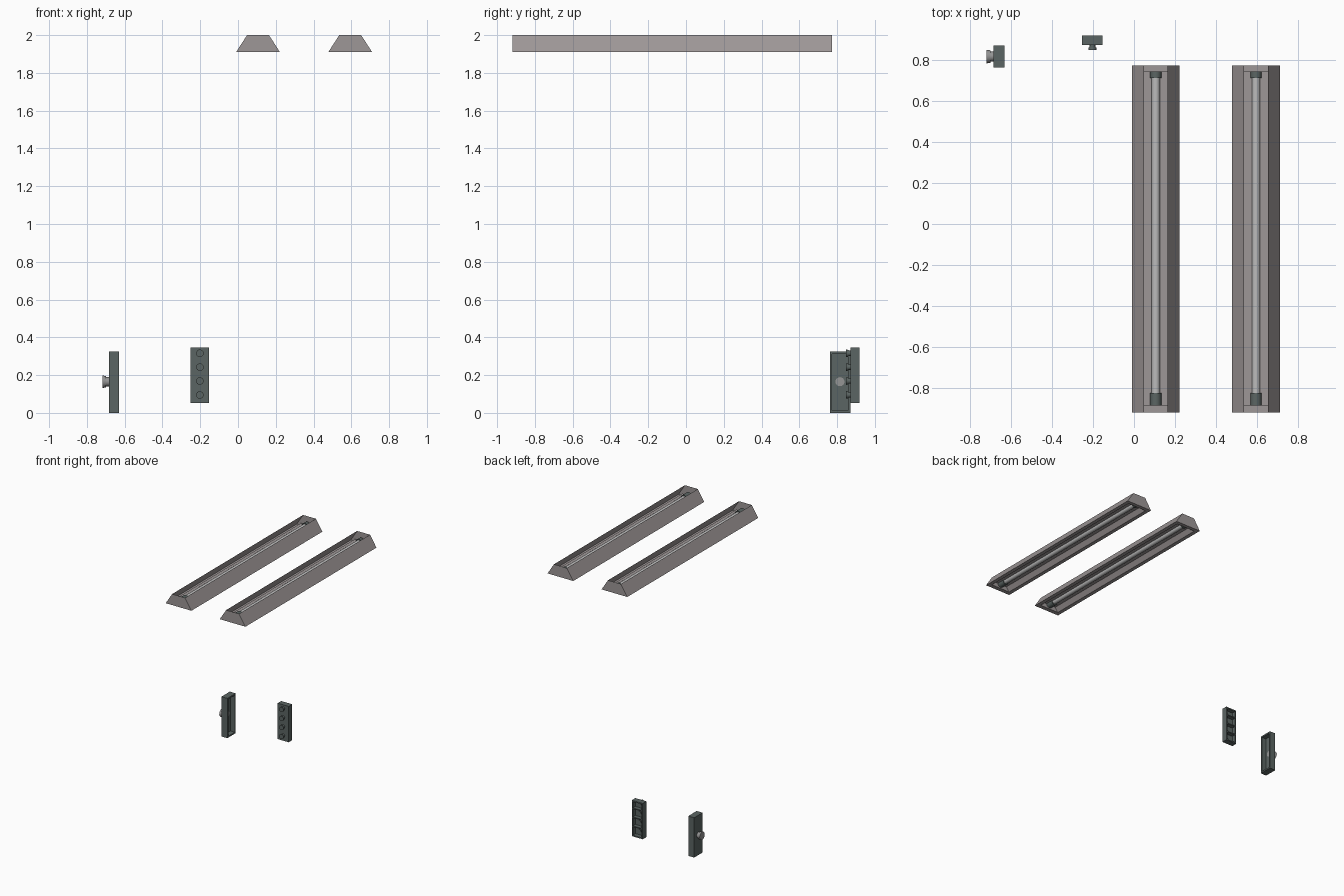
import bpy, bmesh, math
from mathutils import Matrix, Vector

if "Cube" in bpy.data.objects:
    bpy.data.objects.remove(bpy.data.objects["Cube"])


def material(name, rgb):
    m = bpy.data.materials.new(name)
    m.diffuse_color = (*rgb, 1)
    m.use_nodes = True
    m.node_tree.nodes["Principled BSDF"].inputs["Base Color"].default_value = m.diffuse_color
    return m


HOUSING = material("warm grey", (0.34, 0.31, 0.31))
TUBE = material("light grey", (0.50, 0.50, 0.50))
DARK = material("dark slate", (0.105, 0.13, 0.125))
KNOB = material("mid grey", (0.30, 0.30, 0.30))


def finish(name, bm, mat, smooth=False):
    me = bpy.data.meshes.new(name)
    bm.to_mesh(me)
    bm.free()
    ob = bpy.data.objects.new(name, me)
    bpy.context.collection.objects.link(ob)
    me.materials.append(mat)
    if smooth:
        bpy.context.view_layer.objects.active = ob
        ob.select_set(True)
        bpy.ops.object.shade_smooth_by_angle(angle=math.radians(40))
        ob.select_set(False)
    return ob


def loft_rects(name, rects, mat, axes=Matrix.Identity(3), close=True):
    """Skin through rectangles (u0, u1, v0, v1, w); the last one is filled."""
    bm = bmesh.new()
    rings = []
    for u0, u1, v0, v1, w in rects:
        pts = ((u0, v0, w), (u1, v0, w), (u1, v1, w), (u0, v1, w))
        rings.append([bm.verts.new(axes @ Vector(p)) for p in pts])
    for a, b in zip(rings, rings[1:]):
        for i in range(4):
            j = (i + 1) % 4
            bm.faces.new((a[i], b[i], b[j], a[j]))
    if close:
        bm.faces.new(rings[-1])
    return finish(name, bm, mat)


def cylinder(name, start, end, radius, mat, r2=None, sides=16):
    a, b = Vector(start), Vector(end)
    bm = bmesh.new()
    rot = (b - a).to_track_quat('Z', 'Y').to_matrix().to_4x4()
    bmesh.ops.create_cone(bm, cap_ends=True, segments=sides, radius1=radius,
                          radius2=r2 or radius, depth=(b - a).length,
                          matrix=Matrix.Translation((a + b) / 2) @ rot)
    return finish(name, bm, mat, True)


def box(name, lo, hi, mat):
    bm = bmesh.new()
    lo, hi = Vector(lo), Vector(hi)
    bmesh.ops.create_cube(bm, size=1, matrix=Matrix.Translation((lo + hi) / 2)
                          @ Matrix.Diagonal((*(hi - lo), 1)))
    return finish(name, bm, mat)


def tray(name, u0, u1, v0, v1, front, back, wall, mat, axes):
    """Box that is hollow and open at its back."""
    floor = front + (back - front) * 0.25
    i = (u0 + wall, u1 - wall, v0 + wall, v1 - wall)
    ob = loft_rects(name, [(u0, u1, v0, v1, front), (u0, u1, v0, v1, back),
                           (*i, back), (*i, floor)], mat, axes)
    # front plate, then consistent outward normals
    bm = bmesh.new()
    bm.from_mesh(ob.data)
    bmesh.ops.holes_fill(bm, edges=[e for e in bm.edges if e.is_boundary], sides=4)
    bmesh.ops.recalc_face_normals(bm, faces=bm.faces)
    bm.to_mesh(ob.data)
    bm.free()


# ceiling lamps: tapered housing open on top, recessed reflector, tube, sockets
Y0, Y1, ZT = -0.918, 0.772, 1.945
for n, cx in enumerate((0.106, 0.594), 1):
    loft_rects(f"lamp_housing_{n}", [
        (cx - 0.058, cx + 0.058, Y0, Y1, 2.0),
        (cx - 0.116, cx + 0.116, Y0, Y1, 1.91),
        (cx - 0.085, cx + 0.085, Y0 + 0.035, Y1 - 0.03, 1.91),
        (cx - 0.058, cx + 0.058, Y0 + 0.035, Y1 - 0.03, ZT)], HOUSING)
    cylinder(f"lamp_tube_{n}", (cx, -0.83, ZT), (cx, 0.72, ZT), 0.02, TUBE)
    cylinder(f"lamp_socket_front_{n}", (cx, -0.883, ZT), (cx, -0.822, ZT), 0.027, DARK)
    cylinder(f"lamp_socket_back_{n}", (cx, 0.71, ZT), (cx, 0.742, ZT), 0.027, DARK)

# side control box, front toward -x, one knob
yz_x = Matrix(((0, 0, 1), (1, 0, 0), (0, 1, 0)))
tray("side_box", 0.762, 0.87, 0, 0.325, -0.683, -0.63, 0.012, DARK, yz_x)
cylinder("side_knob_neck", (-0.665, 0.815, 0.165), (-0.70, 0.815, 0.165), 0.024, KNOB)
cylinder("side_knob_cap", (-0.698, 0.815, 0.165), (-0.717, 0.815, 0.165), 0.030, KNOB, 0.033)

# back control box, front toward -y, four buttons
xz_y = Matrix(((1, 0, 0), (0, 0, 1), (0, 1, 0)))
tray("back_box", -0.252, -0.153, 0.052, 0.345, 0.872, 0.918, 0.01, DARK, xz_y)
for i in range(4):
    z = 0.095 + i * 0.0735
    cylinder(f"button_neck_{i + 1}", (-0.202, 0.89, z), (-0.202, 0.858, z), 0.014, DARK)
    cylinder(f"button_cap_{i + 1}", (-0.202, 0.86, z), (-0.202, 0.847, z), 0.018, DARK, 0.02)
    if i:
        zd = z - 0.036
        box(f"back_box_divider_{i}", (-0.245, 0.88, zd - 0.004),
            (-0.16, 0.915, zd + 0.004), DARK)
